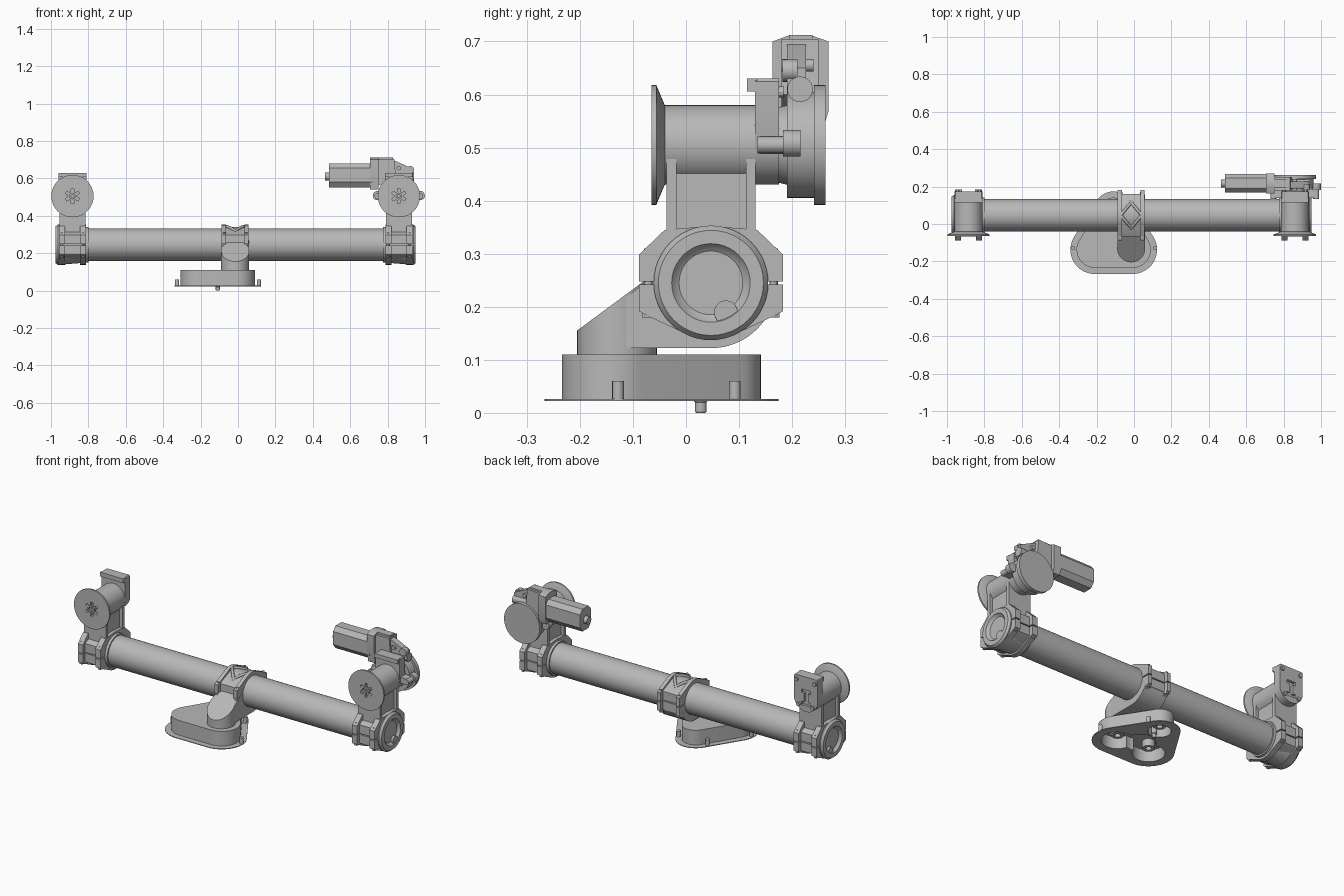
import bpy, bmesh
from math import sin, cos, radians, pi
from mathutils import Vector
from mathutils.geometry import convex_hull_2d

if "Cube" in bpy.data.objects:
    bpy.data.objects.remove(bpy.data.objects["Cube"])

grey = bpy.data.materials.new("plain grey")
grey.use_nodes = True
TONE = (0.48, 0.48, 0.48, 1)
grey.diffuse_color = TONE
grey.node_tree.nodes["Principled BSDF"].inputs["Base Color"].default_value = TONE
parts = []


def place(axis, p, h):
    """2D point plus height along an axis: x -> (y, z), y -> (x, z), z -> (x, y)."""
    return {"x": (h, p[0], p[1]), "y": (p[0], h, p[1]), "z": (p[0], p[1], h)}[axis]


def loft(name, axis, sections):
    """Skin a list of (outline, height) sections and cap both ends."""
    bm = bmesh.new()
    rings = [[bm.verts.new(place(axis, p, h)) for p in pts] for pts, h in sections]
    for a, b in zip(rings, rings[1:]):
        for i in range(len(a)):
            j = (i + 1) % len(a)
            bm.faces.new((a[i], a[j], b[j], b[i]))
    bm.faces.new(rings[0])
    bm.faces.new(rings[-1])
    bmesh.ops.recalc_face_normals(bm, faces=bm.faces)
    me = bpy.data.meshes.new(name)
    bm.to_mesh(me)
    bm.free()
    me.materials.append(grey)
    ob = bpy.data.objects.new(name, me)
    bpy.context.collection.objects.link(ob)
    parts.append(ob)
    return ob


def arc(c, r, a=0, b=360, n=48):
    end = n if b - a == 360 else n + 1
    angles = [radians(a + (b - a) * i / n) for i in range(end)]
    return [(c[0] + r * cos(t), c[1] + r * sin(t)) for t in angles]


def hull(pts):
    return [pts[i] for i in convex_hull_2d([Vector(p) for p in pts])]


def prism(name, axis, pts, a, b):
    return loft(name, axis, [(pts, a), (pts, b)])


def rect(u0, u1, v0, v1):
    return [(u0, v0), (u1, v0), (u1, v1), (u0, v1)]


def cyl(name, axis, c, r, a, b, n=24):
    return prism(name, axis, arc(c, r, n=n), a, b)


def lathe(name, axis, c, profile):
    return loft(name, axis, [(arc(c, r), h) for h, r in profile])


def cut(ob, cutter):
    mod = ob.modifiers.new("cut", "BOOLEAN")
    mod.operation, mod.solver, mod.object = "DIFFERENCE", "EXACT", cutter
    dg = bpy.context.evaluated_depsgraph_get()
    me = bpy.data.meshes.new_from_object(ob.evaluated_get(dg))
    ob.modifiers.clear()
    ob.data = me
    parts.remove(cutter)
    bpy.data.objects.remove(cutter)


# Main tube
CY, CZ = 0.047, 0.245
AXIS = (CY, CZ)
cyl("main_tube", "x", AXIS, 0.086, -0.95, 0.92, 64)


def clamp_half(name, cx, x0, x1, up, ear, r, shoulder):
    s = 1 if up else -1
    pts = arc(AXIS, r, 2 if up else 182, 178 if up else 358)
    for e in (-ear, ear):
        pts += [(CY + e, CZ + s * 0.003), (CY + e, CZ + s * 0.053)]
        pts.append((CY + e * 0.91, CZ + s * 0.06))
        if shoulder and up:
            pts.append((CY + e * 0.64, CZ + 0.1))
    prism(name, "x", hull(pts), cx + x0, cx + x1)


def clamp(name, cx, rib, shoulder):
    for up in (True, False):
        half = name + ("_upper" if up else "_lower")
        for s in (-1, 1):
            lo, hi = sorted((s * rib, s * 0.072))
            clamp_half(half + "_rib", cx, lo, hi, up, 0.136, 0.107, shoulder)
        clamp_half(half + "_web", cx, -rib, rib, up, 0.114, 0.095, False)
    for x in (cx - 0.058, cx + 0.058):
        for y in (CY - 0.118, CY + 0.118):
            cyl(name + "_bolt", "z", (x, y), 0.008, 0.19, 0.31, 12)
            cyl(name + "_bolt_head", "z", (x, y), 0.013, 0.18, 0.195, 6)


def end_head(side, cx, out):
    """Clamp, neck, drum, front disc and back bracket at one tube end."""
    clamp(side + "_clamp", cx, 0.04, True)
    lathe(side + "_end_collar", "x", AXIS, [(cx + out * h, r) for h, r in (
        (-0.086, 0.094), (0.078, 0.108), (0.09, 0.099), (0.09, 0.074),
        (0.08, 0.067), (0.075, 0.06))])
    tab = hull(arc((0.075, 0.19), 0.022, n=20) + [(0.069, 0.15), (0.108, 0.168)])
    prism(side + "_collar_tab", "x", tab, cx + out * 0.07, cx + out * 0.088)
    # Neck: two full-width walls with a narrower web between
    for y0, y1 in ((-0.037, -0.018), (0.113, 0.131)):
        prism(side + "_neck_wall", "y", rect(cx - 0.07, cx + 0.07, 0.3, 0.49), y0, y1)
    prism(side + "_neck_web", "y", rect(cx - 0.052, cx + 0.052, 0.3, 0.49), -0.02, 0.115)
    c = (cx, 0.505)
    cyl(side + "_drum", "y", c, 0.075, -0.042, 0.132, 48)
    disc = lathe(side + "_front_disc", "y", c, [
        (-0.065, 0.113), (-0.056, 0.113), (-0.04, 0.075)])
    star = [p for k in range(6) for p in
            (arc(c, 0.04, 60 * k + 20, 60 * k + 40, 2) + arc(c, 0.023, 60 * k + 50, 60 * k + 70, 1))]
    cut(disc, prism("star_cutter", "y", star, -0.08, -0.05))
    hub = cyl(side + "_disc_hub", "y", c, 0.017, -0.062, -0.045)
    cut(hub, cyl("hub_cutter", "y", c, 0.008, -0.08, -0.052))
    # Back bracket
    outline = hull(arc(c, 0.075) + rect(cx - 0.075, cx + 0.075, 0.49, 0.625)
                   + [(cx - 0.07, 0.63), (cx + 0.07, 0.63)])
    plate = prism(side + "_bracket", "y", outline, 0.13, 0.175)
    slot = rect(cx - 0.012, cx + 0.012, 0.475, 0.545)
    for pts in (slot, rect(cx - 0.028, cx + 0.028, 0.535, 0.555), rect(cx - 0.028, cx + 0.028, 0.465, 0.485)):
        cut(plate, prism("slot_cutter", "y", pts, 0.16, 0.2))
    prism(side + "_bracket_ledge", "y", rect(cx - 0.074, cx + 0.074, 0.606, 0.63), 0.115, 0.135)
    for dx, z in ((-0.058, 0.605), (0.058, 0.605), (-0.045, 0.465), (0.045, 0.465)):
        cyl(side + "_bracket_bolt", "y", (cx + dx, z), 0.011, 0.17, 0.184, 12)


LX, RX = 0.86, -0.885
end_head("left", LX, 1)
end_head("right", RX, -1)

# Centre clamp with lattice straps over the tube
MX = -0.015
clamp("centre_clamp", MX, 0.05, False)
for sx in (-1, 1):
    for sy in (-1, 1):
        for start, stop, x0, x1 in ((90, 48, 0.055, 0.0), (48, 22, 0.0, 0.055)):
            cu = bpy.data.curves.new("lattice_strap", "CURVE")
            cu.dimensions, cu.bevel_depth, cu.bevel_resolution = "3D", 0.008, 2
            cu.use_fill_caps = True
            sp = cu.splines.new("POLY")
            sp.points.add(8)
            for i, p in enumerate(sp.points):
                t = i / 8
                a = radians(start + (stop - start) * t)
                p.co = (MX + sx * (x0 + (x1 - x0) * t),
                        CY + sy * 0.098 * cos(a), CZ + 0.098 * sin(a), 1)
            cu.materials.append(grey)
            bpy.context.collection.objects.link(bpy.data.objects.new("lattice_strap", cu))

# Sloped arm from the base up to the centre clamp
foot = arc((MX, -0.13), 0.075)
pier = prism("arm_pier", "z", foot, 0.108, 0.3)
cut(pier, prism("slope_cutter", "x", [(-0.3, 0.085), (0.05, 0.344), (0.05, 0.5), (-0.3, 0.5)], -0.3, 0.3))
bridge = hull(arc(AXIS, 0.123, -90, -25, 16)
              + [(-0.13, 0.122), (-0.13, 0.205), (-0.055, 0.262), (0.0, 0.28)])
prism("arm_bridge", "x", bridge, MX - 0.073, MX + 0.073)

# Base: hollow three-lobed shell on a thin flange
LOBES = [((-0.21, -0.137), 0.13), ((-0.007, -0.137), 0.13), ((-0.11, 0.068), 0.106)]


def lobed(inset):
    return hull([p for c, r in LOBES for p in arc(c, r - inset)])


shell = prism("base_body", "z", lobed(0.033), 0.024, 0.11)
flange = prism("base_flange", "z", lobed(0), 0.022, 0.026)
for ob in (shell, flange):
    for c, r in LOBES + [((-0.108, -0.08), 0.13)]:
        cut(ob, cyl("pocket_cutter", "z", c, r - 0.047, 0.0, 0.09, 40))
for c, r in LOBES:
    post = cyl("base_post", "z", c, 0.032, 0.05, 0.1)
    cut(post, cyl("post_cutter", "z", c, 0.016, 0.0, 0.08))
for c in ((-0.326, -0.128), (0.112, -0.128), (-0.202, 0.092), (-0.018, 0.092)):
    cyl("base_bolt", "z", c, 0.011, 0.022, 0.06, 16)
lathe("base_peg", "z", (-0.108, 0.028), [(0.0, 0.009), (0.003, 0.011), (0.02, 0.011), (0.024, 0.014), (0.095, 0.014)])

# Drive motor on the left head
motor = [(0.19, 0.552), (0.245, 0.552), (0.266, 0.58), (0.266, 0.655),
         (0.245, 0.68), (0.19, 0.68), (0.168, 0.655), (0.168, 0.58)]
prism("motor_body", "x", motor, 0.487, 0.72)
cyl("motor_cap", "x", (0.217, 0.61), 0.021, 0.465, 0.49)
cheek = [(0.175, 0.54), (0.26, 0.54), (0.269, 0.57), (0.269, 0.7),
         (0.235, 0.712), (0.195, 0.712), (0.163, 0.7), (0.163, 0.63)]
prism("gearbox_cheek", "x", cheek, 0.705, 0.75)
prism("gearbox_block", "y", [(0.745, 0.56), (0.745, 0.7), (0.835, 0.705), (0.845, 0.6)], 0.18, 0.25)
prism("gearbox_fin", "y", [(0.82, 0.59), (0.82, 0.7), (0.85, 0.69), (0.935, 0.65), (0.935, 0.615)], 0.19, 0.226)
prism("gearbox_cap_strip", "y", rect(0.75, 0.83, 0.695, 0.712), 0.195, 0.238)
cyl("worm_shaft", "x", (0.215, 0.61), 0.024, 0.74, 0.94)
cyl("fin_boss", "y", (0.92, 0.645), 0.021, 0.182, 0.21)
cyl("worm_pin", "y", (0.86, 0.655), 0.012, 0.18, 0.24, 16)

# Driven wheel behind the left head, with its side lugs
WHEEL = (LX, 0.505)
lathe("gear_wheel", "y", WHEEL, [(0.17, 0.07), (0.19, 0.075), (0.19, 0.1), (0.241, 0.1),
                                 (0.241, 0.113), (0.263, 0.113)])
for s in (-1, 1):
    x = LX + s * 0.114
    cyl("wheel_lug", "y", (x, 0.508), 0.025, 0.183, 0.216)
    cyl("wheel_lug_pin", "y", (x, 0.505), 0.016, 0.135, 0.19, 16)
    lo, hi = sorted((LX + s * 0.06, x))
    prism("wheel_lug_arm", "y", rect(lo, hi, 0.488, 0.522), 0.14, 0.185)

# Smooth shading with sharp edges kept
bpy.ops.object.select_all(action="DESELECT")
for ob in parts:
    ob.select_set(True)
bpy.context.view_layer.objects.active = parts[0]
bpy.ops.object.shade_smooth_by_angle(angle=radians(30))
